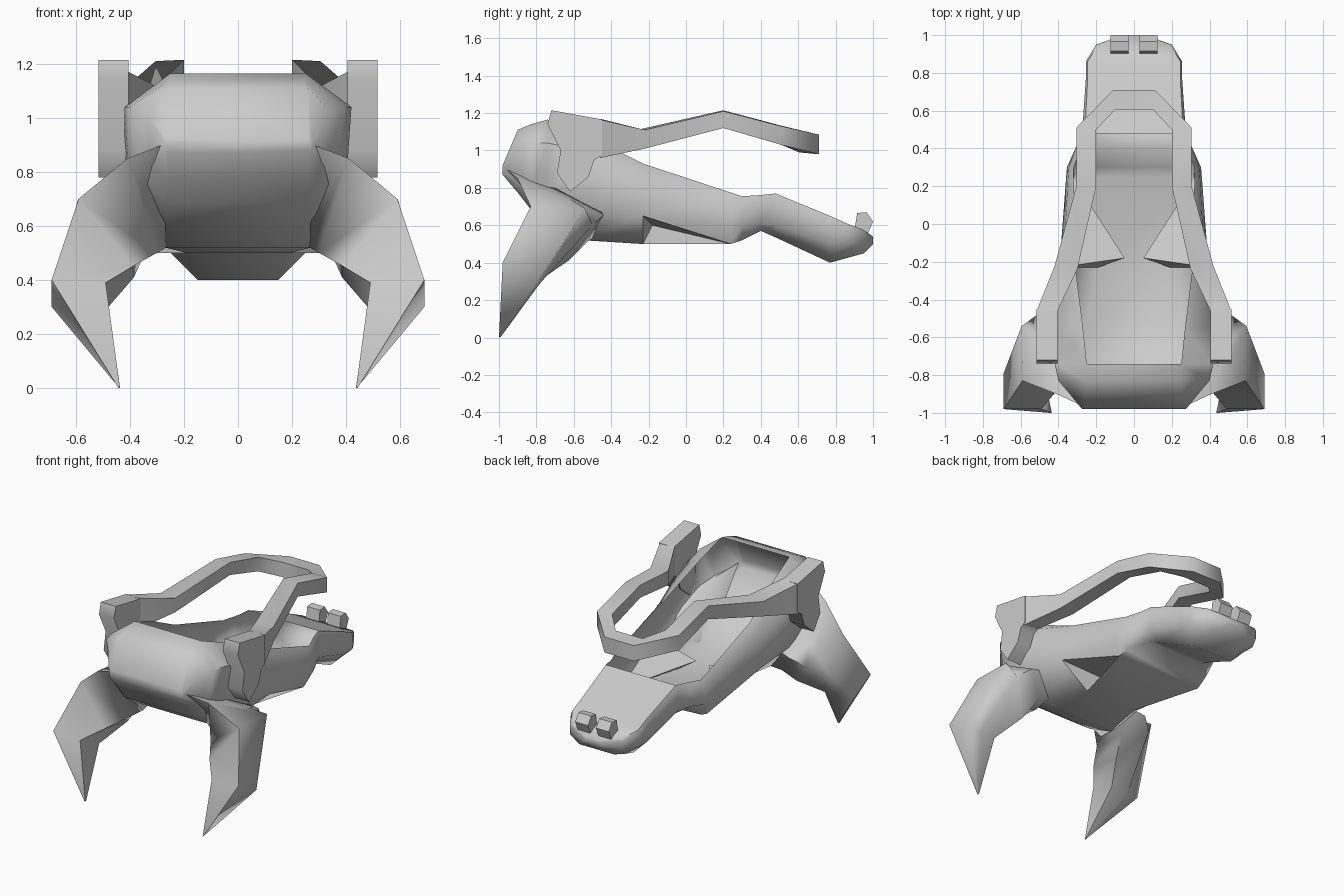
import bpy, bmesh

if "Cube" in bpy.data.objects:
    bpy.data.objects.remove(bpy.data.objects["Cube"])


def finish(name, bm, mirror=False, angle=0.9):
    bmesh.ops.remove_doubles(bm, verts=bm.verts, dist=0.0005)
    bmesh.ops.recalc_face_normals(bm, faces=bm.faces)
    me = bpy.data.meshes.new(name)
    bm.to_mesh(me)
    bm.free()
    ob = bpy.data.objects.new(name, me)
    bpy.context.collection.objects.link(ob)
    bpy.ops.object.select_all(action='DESELECT')
    ob.select_set(True)
    bpy.context.view_layer.objects.active = ob
    bpy.ops.object.shade_smooth_by_angle(angle=angle)
    if mirror:
        ob.modifiers.new("mirror", 'MIRROR')
    return ob


def loft(name, rings, **kw):
    """Skin a list of closed rings with equal point counts and cap the ends."""
    bm = bmesh.new()
    vs = [[bm.verts.new(p) for p in r] for r in rings]
    n = len(rings[0])
    for a, b in zip(vs, vs[1:]):
        for i in range(n):
            j = (i + 1) % n
            bm.faces.new((a[i], a[j], b[j], b[i]))
    bm.faces.new(vs[0])
    bm.faces.new(vs[-1])
    return finish(name, bm, **kw)


def plate(name, yz, x0, x1, **kw):
    """Side profile extruded across x."""
    return loft(name, [[(x, y, z) for y, z in yz] for x in (x0, x1)], **kw)


# Hull shell: y, then (half width, z) for keel, lower side, upper side, rim
POCKET_Y = -.23
stations = [
    (-.98, (.26, .87), (.27, .88), (.275, .91), (.26, .92)),
    (-.90, (.26, .775), (.31, .83), (.34, 1.02), (.26, 1.11)),
    (-.83, (.265, .685), (.37, .79), (.40, 1.04), (.25, 1.14)),
    (-.74, (.265, .62), (.40, .75), (.42, 1.04), (.25, 1.165)),
    (-.55, (.27, .52), (.42, .70), (.415, 1.0), (.27, 1.09)),
    (POCKET_Y, (.19, .50), (.395, .65), (.375, .86), (.31, .93)),
    (.24, (.32, .50), (.36, .60), (.35, .72), (.32, .775)),
    (.30, (.31, .52), (.355, .60), (.345, .71), (.32, .755)),
    (.40, (.22, .57), (.31, .61), (.31, .72), (.28, .762)),
    (.48, (.19, .535), (.275, .60), (.275, .74), (.26, .77)),
    (.77, (.15, .40), (.25, .50), (.255, .62), (.245, .65)),
    (.86, (.15, .425), (.25, .50), (.255, .58), (.245, .61)),
    (.95, (.13, .45), (.20, .50), (.20, .56), (.19, .575)),
    (1.0, (.05, .50), (.06, .51), (.06, .53), (.05, .54)),
]
bm = bmesh.new()
rows = []
for y, *half in stations:
    pts = [(x, y, z) for x, z in half] + [(-x, y, z) for x, z in reversed(half)]
    rows.append([bm.verts.new(p) for p in pts])
for k, (a, b) in enumerate(zip(rows, rows[1:])):
    y = stations[k][0]
    for i in range(8):
        j = (i + 1) % 8
        if i == 3 and -.75 < y < .47:       # open cockpit
            continue
        if y == POCKET_Y and i in (0, 6):   # triangular side pocket running into the cockpit
            lo, mid = (0, 1) if i == 0 else (7, 6)
            bm.faces.new((a[mid], b[mid], b[lo]))
            apex = bm.verts.new((.05 if i == 0 else -.05, -.18, .60))
            tri = (a[lo], a[mid], b[lo])
            for m in range(3):
                bm.faces.new((tri[m], tri[(m + 1) % 3], apex))
            continue
        bm.faces.new((a[i], a[j], b[j], b[i]))
bm.faces.new(rows[0])
bm.faces.new(rows[-1])
finish("hull", bm, angle=1.0)

# Front claw legs: root, shoulder, elbow, knee, tip
leg = [
    [(.28, -.96, .90), (.40, -.70, .80), (.40, -.45, .67), (.28, -.50, .53), (.265, -.64, .52)],
    [(.41, -.90, .85), (.50, -.62, .74), (.46, -.44, .655), (.34, -.53, .51), (.30, -.72, .50)],
    [(.59, -.83, .70), (.595, -.54, .69), (.54, -.50, .60), (.385, -.63, .41), (.39, -.86, .45)],
    [(.69, -.98, .40), (.69, -.79, .30), (.60, -.78, .29), (.48, -.79, .30), (.49, -.98, .39)],
    [(.443, -1.0, .0), (.443, -.99, .004), (.44, -.99, .004), (.437, -.99, .004), (.437, -1.0, .0)],
]
loft("front_leg", leg, mirror=True, angle=1.25)

# Overhead rail loop: outer x, y, inner x, y, top z, bottom z
rail = [
    (.515, -.46, .405, -.46, 1.165, .96),
    (.42, -.22, .30, -.24, 1.11, 1.01),
    (.305, .20, .20, .20, 1.21, 1.12),
    (.305, .51, .20, .50, 1.13, 1.03),
    (.11, .71, .10, .605, 1.085, .98),
]


def rail_ring(s, side):
    xo, yo, xi, yi, zt, zb = s
    return [(side * xo, yo, zt), (side * xi, yi, zt + .005), (side * xi, yi, zb + .01), (side * xo, yo, zb)]


loft("overhead_rail", [rail_ring(s, 1) for s in rail] + [rail_ring(s, -1) for s in reversed(rail)])

# Rail mounting blades
plate("rail_mount", [(-.74, 1.14), (-.72, 1.215), (-.45, 1.166), (-.45, .975), (-.49, .95),
                     (-.52, .86), (-.62, .78), (-.69, .88), (-.67, 1.0)], .405, .517, mirror=True)

# Small pegs on the tail
plate("tail_peg", [(.90, .57), (.915, .665), (.965, .67), (1.0, .62), (.97, .55)], .03, .125, mirror=True)
